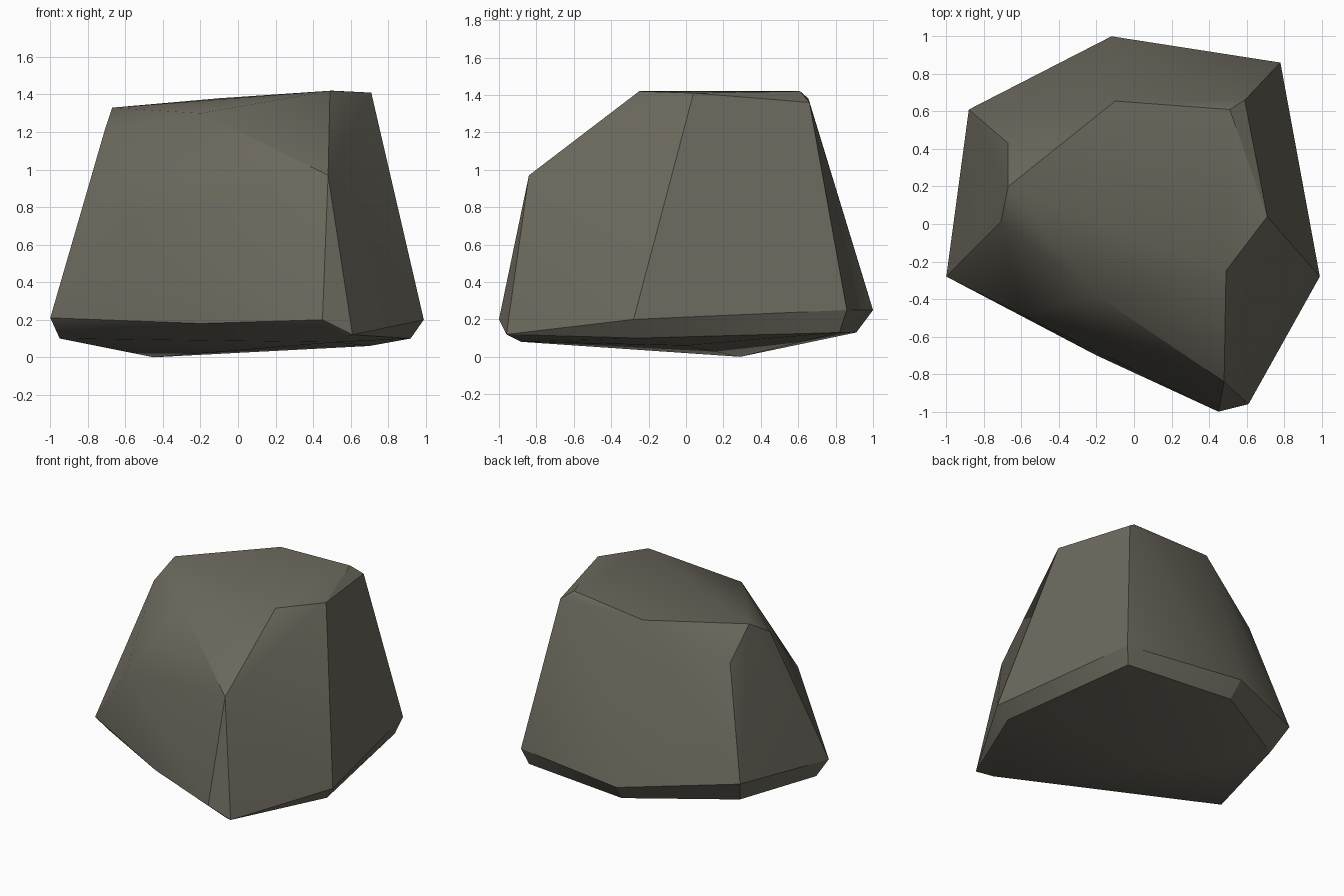
import bpy, bmesh

if "Cube" in bpy.data.objects:
    bpy.data.objects.remove(bpy.data.objects["Cube"])

# Corner rings of the chiselled boulder
crown = [(-.67, .20, 1.33), (-.10, .655, 1.38), (.51, .61, 1.42),
         (.71, .04, 1.41), (.49, -.25, 1.42), (-.20, -.38, 1.30)]
shoulder = [(.59, .66, 1.36), (-.67, .43, 1.12), (-.71, .01, 1.21),
            (-.60, -.48, .73), (.48, -.84, .97)]
waist = [(-.12, 1.0, .25), (.78, .86, .25), (.99, -.28, .20), (.61, -.96, .12),
         (.45, -1.0, .20), (-.20, -.70, .18), (-1.0, -.28, .21), (-.88, .61, .33)]
base = [(-.10, .91, .13), (.74, .82, .13), (.92, -.25, .10), (.52, -.88, .08),
        (.70, .0, .06), (-.95, -.20, .10), (-.80, .50, .15), (-.45, .29, 0)]

# Wrap the corners in a hull
bm = bmesh.new()
for p in crown + shoulder + waist + base:
    bm.verts.new(p)
bmesh.ops.convex_hull(bm, input=bm.verts[:])
bmesh.ops.delete(bm, geom=[v for v in bm.verts if not v.link_faces], context='VERTS')
bmesh.ops.recalc_face_normals(bm, faces=bm.faces[:])
mesh = bpy.data.meshes.new("boulder")
bm.to_mesh(mesh)
bm.free()

# Single stone colour
stone = bpy.data.materials.new("grey_brown_stone")
stone.diffuse_color = (.15, .14, .11, 1)
stone.use_nodes = True
stone.node_tree.nodes["Principled BSDF"].inputs["Base Color"].default_value = stone.diffuse_color
mesh.materials.append(stone)

boulder = bpy.data.objects.new("boulder", mesh)
bpy.context.collection.objects.link(boulder)
bpy.context.view_layer.objects.active = boulder
boulder.select_set(True)
bpy.ops.object.shade_smooth_by_angle(angle=.52)
